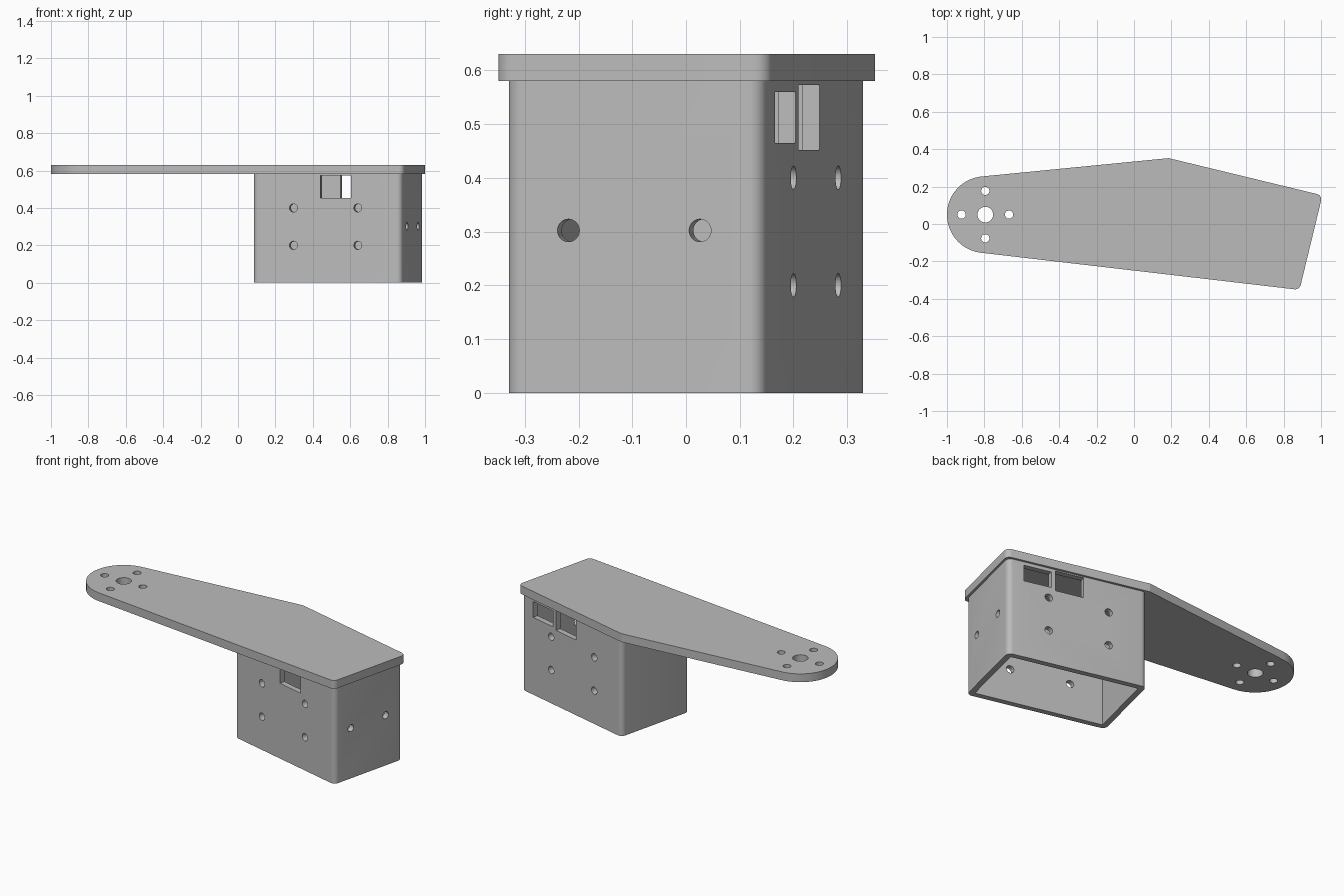
import bpy, bmesh, math
from mathutils import Vector, Matrix

old = bpy.data.objects.get("Cube")
if old:
    bpy.data.objects.remove(old, do_unlink=True)

grey = bpy.data.materials.new("plain grey")
grey.use_nodes = True
COLOR = (0.5, 0.5, 0.5, 1)
grey.diffuse_color = COLOR
grey.node_tree.nodes["Principled BSDF"].inputs["Base Color"].default_value = COLOR

# Main dimensions: the housing sits turned under the wide end of the arm
LENGTH, DEPTH, WALL, LIP = 0.819, 0.493, 0.033, 0.0135
HOUSING_TOP, PLATE_TOP = 0.58, 0.63
FRAME = Matrix.Translation((0.535, 0, 0)) @ Matrix.Rotation(math.radians(-13.6), 4, "Z")
HUB, HUB_R = Vector((-0.795, 0.05)), 0.205


def polar(center, radius, angle):
    return center + radius * Vector((math.cos(angle), math.sin(angle)))


def rounded(before, corner, after, radius, steps=8):
    """Points of a fillet at one convex corner of a counter-clockwise outline."""
    a, b = (before - corner).normalized(), (after - corner).normalized()
    half = a.angle(b) / 2
    center = corner + (a + b).normalized() * radius / math.sin(half)
    start = math.atan2(-a.x, a.y) + math.pi
    sweep = math.pi - 2 * half
    first = corner + a * radius / math.tan(half) - center
    start = math.atan2(first.y, first.x)
    return [polar(center, radius, start + sweep * i / steps) for i in range(steps + 1)]


def prism(name, outline, low, high, matrix=Matrix()):
    """Extrude a flat outline between two heights."""
    bm = bmesh.new()
    face = bm.faces.new([bm.verts.new((p.x, p.y, low)) for p in outline])
    top = bmesh.ops.extrude_face_region(bm, geom=[face])["geom"]
    bmesh.ops.translate(bm, vec=(0, 0, high - low),
                        verts=[v for v in top if isinstance(v, bmesh.types.BMVert)])
    bmesh.ops.recalc_face_normals(bm, faces=bm.faces)
    bm.transform(matrix)
    mesh = bpy.data.meshes.new(name)
    bm.to_mesh(mesh)
    bm.free()
    obj = bpy.data.objects.new(name, mesh)
    mesh.materials.append(grey)
    bpy.context.collection.objects.link(obj)
    return obj


def rectangle(x0, x1, y0, y1):
    return [Vector(p) for p in ((x0, y0), (x1, y0), (x1, y1), (x0, y1))]


def circle(center, radius, steps=32):
    return [polar(center, radius, math.tau * i / steps) for i in range(steps)]


def cut(target, outline, low, high, matrix=Matrix()):
    """Subtract a prism from the target and discard the cutter."""
    cutter = prism("cutter", outline, low, high, matrix)
    cutter.hide_render = True
    mod = target.modifiers.new("cut", "BOOLEAN")
    mod.operation, mod.solver, mod.object = "DIFFERENCE", "EXACT", cutter
    bpy.context.view_layer.objects.active = target
    bpy.ops.object.modifier_apply(modifier=mod.name)
    bpy.data.objects.remove(cutter, do_unlink=True)


def finish(obj):
    bpy.ops.object.select_all(action="DESELECT")
    obj.select_set(True)
    bpy.context.view_layer.objects.active = obj
    bpy.ops.object.shade_smooth_by_angle(angle=math.radians(30))


# Housing: rounded walls, open at the bottom
hx, hy = LENGTH / 2, DEPTH / 2
corners = rectangle(-hx, hx, -hy, hy)
outline = [p for i in range(4)
           for p in rounded(corners[i - 1], corners[i], corners[(i + 1) % 4], 0.03)]
housing = prism("housing", outline, 0, HOUSING_TOP, FRAME)
cut(housing, rectangle(-hx + WALL, hx - WALL, -hy + WALL, hy - WALL), -0.1, 0.7, FRAME)

# Screw holes through front and back walls
along_y = FRAME @ Matrix.Rotation(math.pi / 2, 4, "X")
for x in (-0.186, 0.168):
    for z in (0.2, 0.4):
        cut(housing, circle(Vector((x, z)), 0.022), -0.4, 0.4, along_y)

# Screw holes in the outer end wall
along_x = FRAME @ Matrix(((0, 0, 1, 0), (1, 0, 0, 0), (0, 1, 0, 0), (0, 0, 0, 1)))
for y in (-0.126, 0.126):
    cut(housing, circle(Vector((y, 0.302)), 0.021), 0.3, 0.5, along_x)

# Connector windows: one through both walls, a smaller one in the back only
cut(housing, rectangle(-0.038, 0.13, 0.452, 0.573), -0.4, 0.4, along_y)
cut(housing, rectangle(0.153, 0.316, 0.465, 0.56), -0.4, -0.1, along_y)
finish(housing)

# Arm plate: covers the housing and tapers tangentially to the round hub end
px, py = hx + LIP, hy + LIP
front, outer, back = [(FRAME @ Vector((x, y, 0))).xy
                      for x, y in ((px, -py), (px, py), (-px, py))]


def tangent_angle(point, side):
    d = point - HUB
    return math.atan2(d.y, d.x) + side * math.acos(HUB_R / d.length)


a0, a1 = tangent_angle(back, 1), tangent_angle(front, -1) + math.tau
hub_arc = [polar(HUB, HUB_R, a0 + (a1 - a0) * i / 40) for i in range(41)]
outline = (hub_arc + rounded(hub_arc[-1], front, outer, 0.03)
           + rounded(front, outer, back, 0.03) + rounded(outer, back, hub_arc[0], 0.03))
plate = prism("arm_plate", outline, HOUSING_TOP, PLATE_TOP)

# Hub bore with four screw holes around it
cut(plate, circle(HUB, 0.042), 0.5, 0.7)
for i in range(4):
    cut(plate, circle(polar(HUB, 0.127, i * math.pi / 2), 0.022), 0.5, 0.7)
finish(plate)
